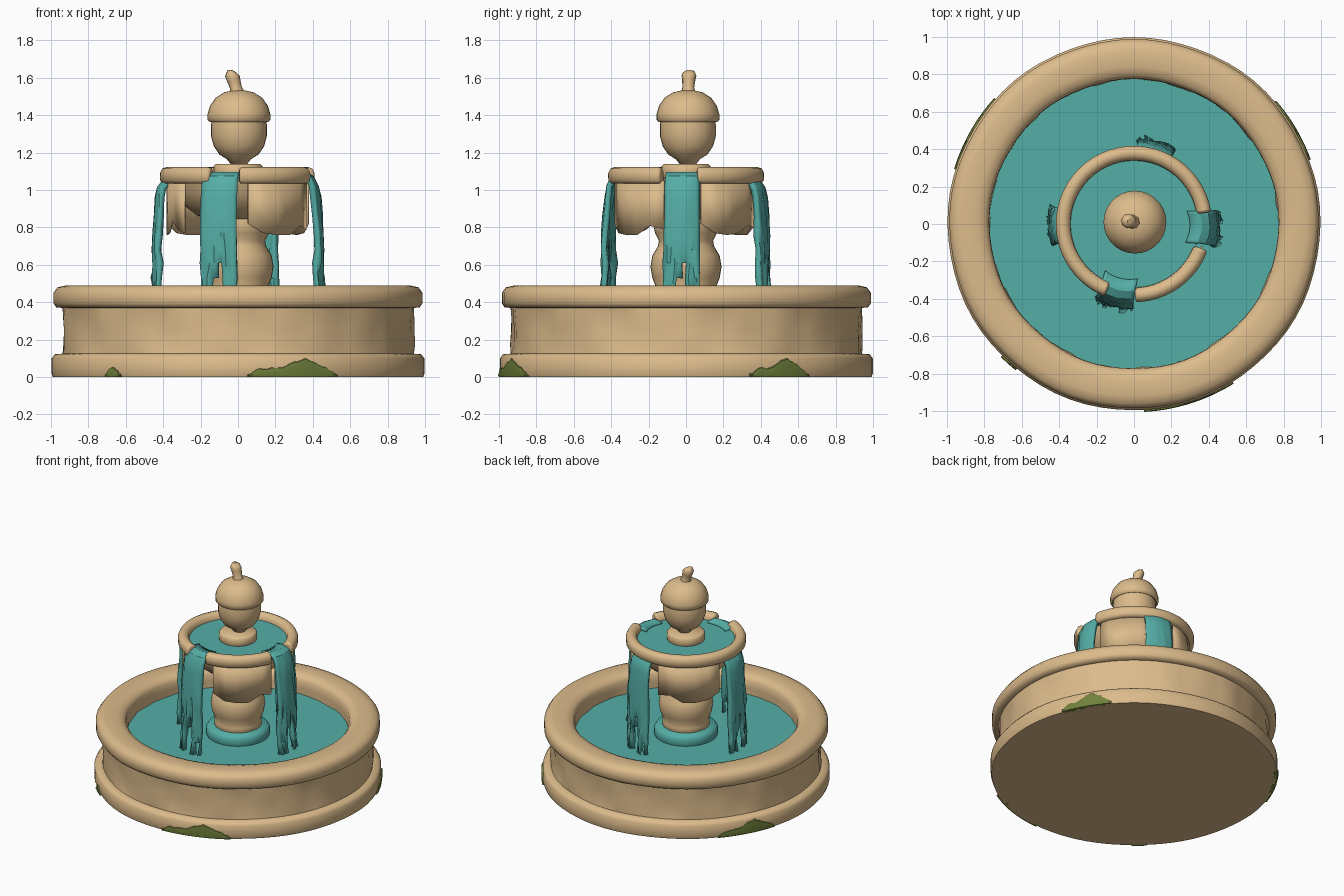
import bpy, bmesh, math, random
from math import sin, cos, pi, radians

random.seed(4)
if "Cube" in bpy.data.objects:
    bpy.data.objects.remove(bpy.data.objects["Cube"])


def material(name, rgb):
    m = bpy.data.materials.new(name)
    m.use_nodes = True
    m.diffuse_color = (*rgb, 1)
    m.node_tree.nodes["Principled BSDF"].inputs["Base Color"].default_value = (*rgb, 1)
    return m


STONE = material("sandstone", (0.72, 0.5, 0.26))
WATER = material("teal water", (0.09, 0.42, 0.38))
MOSS = material("moss green", (0.165, 0.22, 0.045))


def finish(name, bm, mat, angle=40):
    bmesh.ops.remove_doubles(bm, verts=bm.verts, dist=0.0005)
    bmesh.ops.recalc_face_normals(bm, faces=bm.faces)
    me = bpy.data.meshes.new(name)
    bm.to_mesh(me)
    bm.free()
    ob = bpy.data.objects.new(name, me)
    bpy.context.collection.objects.link(ob)
    me.materials.append(mat)
    bpy.ops.object.select_all(action='DESELECT')
    ob.select_set(True)
    bpy.context.view_layer.objects.active = ob
    bpy.ops.object.shade_smooth_by_angle(angle=radians(angle))
    return ob


def solidify(ob, thickness):
    mod = ob.modifiers.new("thickness", 'SOLIDIFY')
    mod.thickness = thickness
    mod.offset = 0


def lathe(name, profile, mat, steps=48, start=0, end=360, loop=False,
          wobble=None, centre=(0, 0), angle=58):
    """Turn an (r, z) profile about the z axis, fully or over an arc."""
    bm = bmesh.new()
    full = end - start == 360
    rings = []
    for i in range(steps if full else steps + 1):
        a = radians(start + (end - start) * i / steps)
        ring = []
        for r, z in profile:
            k = r + (wobble(a, z) if wobble else 0)
            ring.append(bm.verts.new((centre[0] + k * cos(a), centre[1] + k * sin(a), z)))
        rings.append(ring)
    n = len(profile)
    for i in range(steps):
        p, q = rings[i], rings[(i + 1) % len(rings)]
        for j in range(n if loop else n - 1):
            k = (j + 1) % n
            bm.faces.new((p[j], q[j], q[k], p[k]))
    if loop and not full:
        bm.faces.new(rings[0])
        bm.faces.new(rings[-1])
    return finish(name, bm, mat, angle)


def worn(a, z):
    # Uneven hewn stone on the basin wall only
    if 0.13 < z < 0.37:
        return 0.006 * sin(11 * a + 9 * z) + 0.006 * sin(23 * a + 1)
    return 0.002 * sin(9 * a)


# Lower basin with plinth, wall, rounded rim and inner wall
lathe("basin", [(0, 0), (0.99, 0), (0.997, 0.02), (0.997, 0.1), (0.98, 0.122),
                (0.94, 0.125), (0.936, 0.17), (0.934, 0.25), (0.936, 0.32), (0.94, 0.37),
                (0.972, 0.373), (0.987, 0.395), (0.987, 0.45), (0.965, 0.48), (0.92, 0.49),
                (0.84, 0.49), (0.795, 0.478), (0.775, 0.45), (0.773, 0.4), (0.773, 0.3)],
      STONE, 72, wobble=worn)
lathe("basin_water", [(0, 0.35), (0.78, 0.35)], WATER, 72)

# Pillar, bowl and wet foot ring
lathe("pillar_foot", [(0.1, 0.34), (0.215, 0.34), (0.222, 0.36), (0.222, 0.4),
                      (0.205, 0.425), (0.1, 0.43)], WATER, 32)
lathe("pillar", [(0.15, 0.4), (0.165, 0.43), (0.165, 0.46), (0.16, 0.48), (0.18, 0.53),
                 (0.19, 0.59), (0.18, 0.65), (0.15, 0.7), (0.145, 0.73), (0.165, 0.77),
                 (0.175, 0.81), (0.165, 0.85)], STONE, 32)
lathe("upper_bowl", [(0, 0.83), (0.15, 0.84), (0.22, 0.865), (0.29, 0.92), (0.33, 0.98),
                     (0.35, 1.05)], STONE, 40)
lathe("bowl_water", [(0, 1.075), (0.355, 1.075)], WATER, 40)

# Bowl rim in two arcs, leaving spouts at the front and one side
rim = [(0.337, 1.055), (0.352, 1.034), (0.4, 1.034), (0.416, 1.05), (0.418, 1.09),
       (0.405, 1.115), (0.385, 1.122), (0.365, 1.12), (0.342, 1.1)]
for label, a0, a1, steps in (("long", 9, 248, 36), ("short", -89, -20, 12)):
    arc = lathe("bowl_rim_" + label, rim, STONE, steps, a0, a1, loop=True)
    bev = arc.modifiers.new("rounded ends", 'BEVEL')
    bev.width = 0.014
    bev.segments = 2
    bev.angle_limit = radians(65)

# Acorn finial on its disc
mid = (0.005, 0.01)
lathe("finial_disc", [(0, 1.06), (0.12, 1.06), (0.132, 1.08), (0.132, 1.125), (0.12, 1.138),
                      (0, 1.138)], STONE, 24)
lathe("acorn_nut", [(0, 1.13), (0.045, 1.14), (0.065, 1.165), (0.105, 1.19), (0.135, 1.235),
                    (0.15, 1.29), (0.15, 1.34), (0.145, 1.39)], STONE, 28, centre=mid)
lathe("acorn_cap", [(0.13, 1.375), (0.155, 1.363), (0.168, 1.375), (0.168, 1.405),
                    (0.155, 1.45), (0.125, 1.493), (0.08, 1.522), (0.03, 1.533), (0, 1.533)],
      STONE, 28, centre=mid)
curve = bpy.data.curves.new("acorn_stem", 'CURVE')
curve.dimensions = '3D'
curve.bevel_depth = 0.04
curve.bevel_resolution = 2
curve.use_fill_caps = True
spline = curve.splines.new('POLY')
stem = [(-0.005, 1.51, 1.1), (-0.012, 1.55, 0.8), (-0.022, 1.585, 0.9), (-0.03, 1.61, 1),
        (-0.026, 1.628, 0.85), (-0.022, 1.635, 0.4)]
spline.points.add(len(stem) - 1)
for p, (x, z, r) in zip(spline.points, stem):
    p.co = (x, 0.01 - 0.2 * x, z, 1)
    p.radius = r
curve.materials.append(STONE)
stem_ob = bpy.data.objects.new("acorn_stem", curve)
bpy.context.collection.objects.link(stem_ob)


# Hanging banners between the waterfalls, each with a cut lower edge
def banner(name, a0, a1, hem):
    bm = bmesh.new()
    prev = None
    for i, z in enumerate(hem):
        a = radians(a0 + (a1 - a0) * i / (len(hem) - 1))
        pair = [bm.verts.new((0.382 * cos(a), 0.382 * sin(a), h)) for h in (1.05, z)]
        if prev:
            bm.faces.new((prev[0], prev[1], pair[1], pair[0]))
        prev = pair
    solidify(finish(name, bm, STONE, 10), 0.01)


banner("banner_front_left", -82, -18, [0.82, 0.77, 0.76, 0.76, 0.81, 0.79])
banner("banner_back_left", 12, 70, [0.82, 0.77, 0.76, 0.77, 0.81, 0.8])
banner("banner_back_right", 95, 162, [0.8, 0.81, 0.76, 0.76, 0.77, 0.81])
banner("banner_front_right", -172, -138, [0.76, 0.77, 0.84, 0.79, 0.77])


# Waterfalls: ribbons over the lip that split into strands lower down
def waterfall(name, angle, path, width):
    bm = bmesh.new()
    cols = 10
    a = radians(angle)
    grid = []
    for i, (r, z) in enumerate(path):
        t = i / (len(path) - 1)
        split = max(0, 0.66 - z) * 0.08
        row = []
        for j in range(cols + 1):
            u = j / cols * 2 - 1
            side = u * width * (0.5 + 0.06 * t) + random.uniform(-0.006, 0.006) * t
            # Strands spread away from the middle
            side += split * (1 - abs(u)) * (1 if u > 0 else -1 if u < 0 else 0)
            rr = r - 0.02 * u * u + random.uniform(-0.014, 0.014) * t
            row.append(bm.verts.new((rr * cos(a) - side * sin(a),
                                     rr * sin(a) + side * cos(a), z)))
        grid.append(row)
    for i in range(len(path) - 1):
        z = path[i][1]
        for j in range(cols):
            # Openings between the falling strands
            if (j == 5 and z < 0.64) or (j == 4 and z < 0.55) or (j in (2, 8) and z < 0.45):
                continue
            bm.faces.new((grid[i][j], grid[i][j + 1], grid[i + 1][j + 1], grid[i + 1][j]))
    solidify(finish(name, bm, WATER, 30), 0.03)


drop = [(0.428, 0.96), (0.436, 0.86), (0.44, 0.76), (0.442, 0.68), (0.442, 0.61),
        (0.443, 0.53), (0.446, 0.44), (0.455, 0.345)]
spout = [(0.3, 1.078), (0.36, 1.083), (0.395, 1.065), (0.415, 1.02)]
seep = [(0.37, 1.045), (0.4, 1.035), (0.418, 1.01)]
waterfall("waterfall_front", -104, spout + drop, 0.18)
waterfall("waterfall_left", -3, spout + drop, 0.17)
waterfall("waterfall_back", 74, seep + drop, 0.18)
waterfall("waterfall_right", 181, seep + drop, 0.18)


# Moss clumps clinging to the plinth, with lumpy tops
def moss(name, a0, a1, heights):
    bm = bmesh.new()
    steps = (len(heights) - 1) * 3
    rings = []
    for i in range(steps + 1):
        a = radians(a0 + (a1 - a0) * i / steps)
        j = min(i // 3, len(heights) - 2)
        f = i / 3 - j
        h = heights[j] * (1 - f) + heights[j + 1] * f + random.uniform(-0.006, 0.006)
        rings.append([bm.verts.new((r * cos(a), r * sin(a), z)) for r, z in
                      ((0.97, 0), (1.0, 0), (1.006, h * 0.5), (1.003, h * 0.85), (0.975, h))])
    for p, q in zip(rings, rings[1:]):
        for j in range(5):
            k = (j + 1) % 5
            bm.faces.new((p[j], q[j], q[k], p[k]))
    bm.faces.new(rings[0])
    bm.faces.new(rings[-1])
    finish(name, bm, MOSS, 30)


clump = [0.015, 0.05, 0.055, 0.06, 0.095, 0.11, 0.08, 0.055, 0.015]
moss("moss_front", -87, -58, clump)
moss("moss_front_right", -135, -129, [0.015, 0.06, 0.05, 0.015])
moss("moss_left", 20, 41, clump)
moss("moss_back_right", 138, 163, clump)
